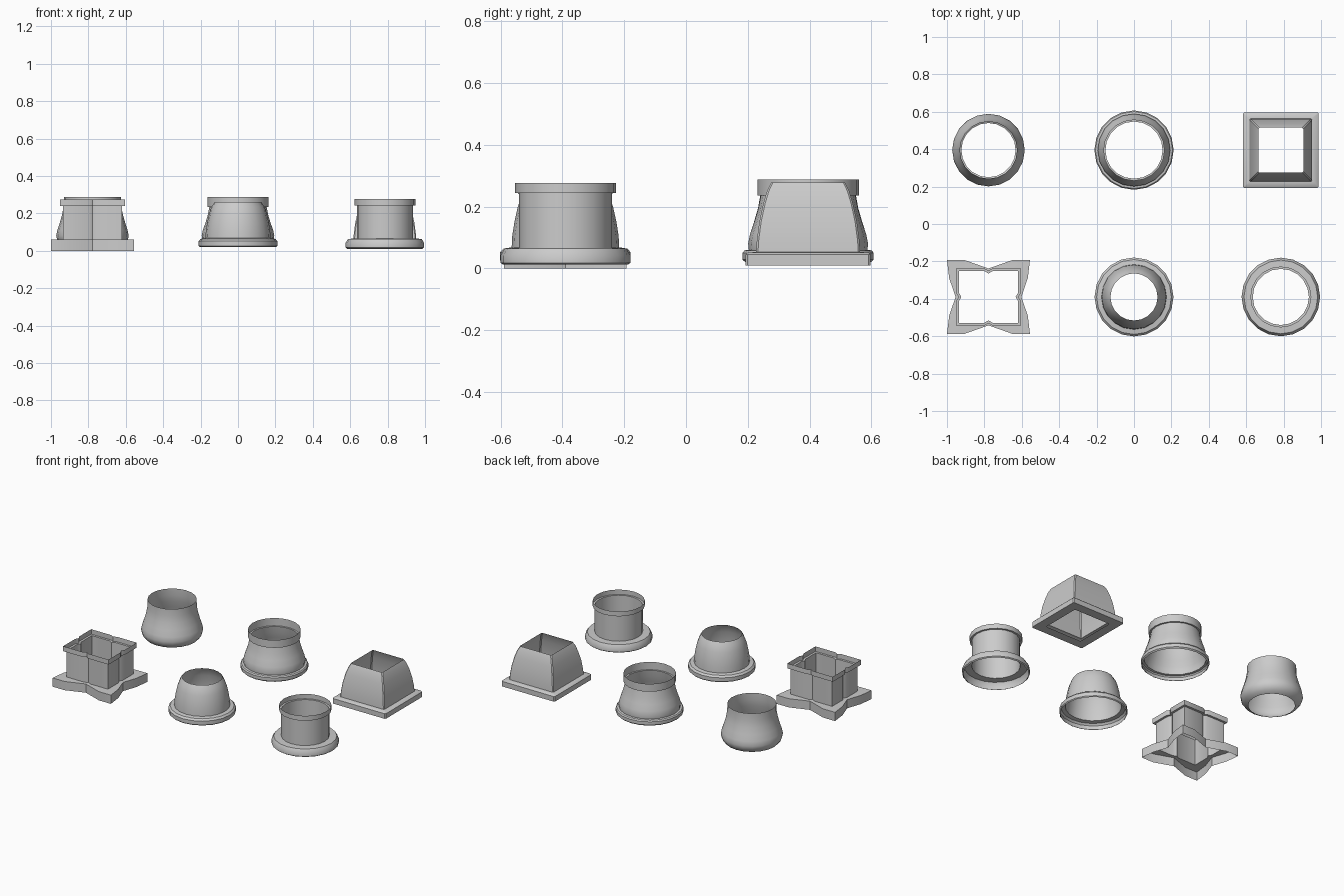
import bpy, bmesh, math

if "Cube" in bpy.data.objects:
    bpy.data.objects.remove(bpy.data.objects["Cube"])

def loft(name, loc, rings):
    """Open sheet skinned through a stack of equal-count rings."""
    bm = bmesh.new()
    loops = [[bm.verts.new(p) for p in r] for r in rings]
    for a, b in zip(loops, loops[1:]):
        n = len(a)
        for i in range(n):
            j = (i + 1) % n
            bm.faces.new((a[i], a[j], b[j], b[i]))
    me = bpy.data.meshes.new(name)
    bm.to_mesh(me)
    bm.free()
    ob = bpy.data.objects.new(name, me)
    ob.location = (loc[0], loc[1], 0)
    bpy.context.collection.objects.link(ob)
    bpy.ops.object.select_all(action='DESELECT')
    ob.select_set(True)
    bpy.context.view_layer.objects.active = ob
    bpy.ops.object.shade_smooth_by_angle(angle=math.radians(35))
    return ob

def circle(r, z, n=20):
    return [(r * math.cos(2 * math.pi * i / n), r * math.sin(2 * math.pi * i / n), z) for i in range(n)]

def square(h, z, c=0.006):
    """Square ring with tiny clipped corners."""
    q = [(h, h - c), (h - c, h)]
    pts = []
    for k in range(4):
        for x, y in q:
            for _ in range(k):
                x, y = -y, x
            pts.append((x, y, z))
    return pts

def notched(nx, side, corner, front, ny, z):
    """Four-way symmetric outline with a notch in the middle of each side."""
    q = [side, corner, front]
    pts = [(nx, 0)] + q + [(0, ny)] + [(-x, y) for x, y in reversed(q)]
    pts += [(-nx, 0)] + [(-x, -y) for x, y in q] + [(0, -ny)] + [(x, -y) for x, y in reversed(q)]
    return [(x, y, z) for x, y in pts]

def turned(name, loc, profile):
    return loft(name, loc, [circle(r, z) for r, z in profile])

# Plain bell collar
turned("bell_collar", (-0.778, 0.395), [
    (.145, .02), (.17, .032), (.188, .055), (.194, .08), (.188, .11),
    (.175, .15), (.162, .195), (.154, .24), (.153, .288)])

# Bell collar with foot and stepped rim
turned("rimmed_bell_collar", (0, 0.395), [
    (.203, .02), (.212, .028), (.212, .05), (.206, .058), (.192, .06), (.194, .08),
    (.188, .11), (.174, .15), (.162, .19), (.153, .235), (.164, .235), (.164, .288)])

# Round dome collar
turned("dome_collar", (0, -0.39), [
    (.205, .02), (.211, .026), (.211, .052), (.2, .064), (.174, .068), (.172, .105),
    (.165, .15), (.154, .2), (.141, .235), (.126, .26)])

# Straight collar with flange and stepped rim
turned("straight_collar", (0.785, -0.39), [
    (.202, .012), (.21, .018), (.21, .042), (.197, .064), (.15, .066), (.15, .243),
    (.163, .243), (.163, .276)])

# Square dome collar on a flat plinth
loft("square_collar", (0.785, 0.395), [square(h, z) for h, z in [
    (.138, .01), (.202, .01), (.202, .045), (.196, .051), (.168, .053), (.166, .09), (.158, .15),
    (.145, .21), (.133, .25), (.12, .277)]])

# Notched collar: star foot, grooved walls, stepped rim
star = ((.176), (.21, .1), (.222, .198), (.13, .198), .152)
wall = ((.145), (.158, .022), (.158, .138), (.022, .138), .125)
rim = ((.16), (.173, .022), (.173, .153), (.022, .153), .14)
loft("notched_collar", (-0.778, -0.39), [
    notched(*star, 0), notched(*star, .06), notched(*wall, .061),
    notched(*wall, .24), notched(*rim, .24), notched(*rim, .274)])
